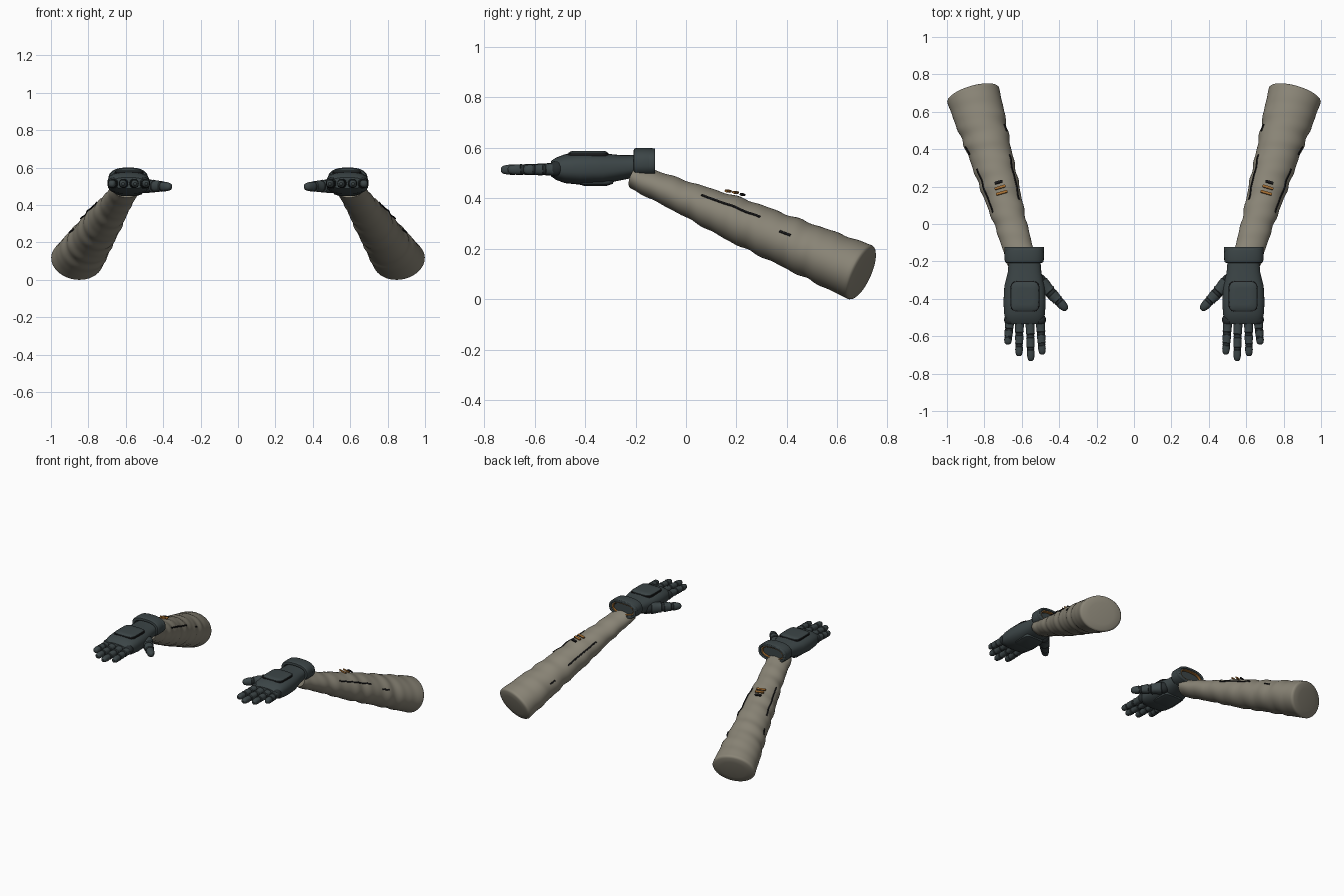
import bpy, bmesh
from math import sin, cos, pi, radians
from mathutils import Vector

cube = bpy.data.objects.get("Cube")
if cube:
    bpy.data.objects.remove(cube)


def material(name, r, g, b):
    m = bpy.data.materials.new(name)
    m.use_nodes = True
    m.diffuse_color = (r, g, b, 1)
    bsdf = m.node_tree.nodes["Principled BSDF"]
    bsdf.inputs["Base Color"].default_value = (r, g, b, 1)
    bsdf.inputs["Roughness"].default_value = 0.7
    return m


CLOTH = material("taupe cloth", 0.25, 0.23, 0.18)
GLOVE = material("slate glove", 0.045, 0.06, 0.063)
JOINT = material("dark joint", 0.02, 0.026, 0.028)
SEAM = material("black seam", 0.01, 0.01, 0.011)
ORANGE = material("orange trim", 0.36, 0.15, 0.03)

X, Y, Z = Vector((1, 0, 0)), Vector((0, 1, 0)), Vector((0, 0, 1))


def finish(name, bm, mat, angle=40):
    """Turn a left-side bmesh into an object mirrored to the right side."""
    bmesh.ops.recalc_face_normals(bm, faces=bm.faces)
    mesh = bpy.data.meshes.new(name)
    bm.to_mesh(mesh)
    bm.free()
    ob = bpy.data.objects.new(name, mesh)
    bpy.context.collection.objects.link(ob)
    mesh.materials.append(mat)
    bpy.ops.object.select_all(action="DESELECT")
    ob.select_set(True)
    bpy.context.view_layer.objects.active = ob
    bpy.ops.object.shade_smooth_by_angle(angle=radians(angle))
    ob.modifiers.new("Mirror", "MIRROR").use_mirror_merge = False
    return ob


def ring(c, u, w, ru, rw, n=32, power=2.0):
    """Superellipse of points around a centre."""
    pts = []
    for i in range(n):
        a = 2 * pi * i / n
        ca, sa = cos(a), sin(a)
        x = abs(ca) ** (2 / power) * (1 if ca > 0 else -1)
        y = abs(sa) ** (2 / power) * (1 if sa > 0 else -1)
        pts.append(c + u * ru * x + w * rw * y)
    return pts


def loft(bm, rings, closed=False):
    rows = [[bm.verts.new(p) for p in r] for r in rings]
    n = len(rows[0])
    pairs = list(zip(rows, rows[1:]))
    if closed:
        pairs.append((rows[-1], rows[0]))
    else:
        bm.faces.new(rows[0])
        bm.faces.new(rows[-1])
    for a, b in pairs:
        for i in range(n):
            bm.faces.new((a[i], a[(i + 1) % n], b[(i + 1) % n], b[i]))


def blend(stations, t):
    """Linear lookup in a table of (t, values...)."""
    for a, b in zip(stations, stations[1:]):
        if t <= b[0]:
            f = (t - a[0]) / (b[0] - a[0])
            return [p + (q - p) * f for p, q in zip(a[1:], b[1:])]
    return stations[-1][1:]


# Sleeve: tapered forearm with soft folds
WRIST, ELBOW = Vector((0.6, -0.2, 0.485)), Vector((0.86, 0.69, 0.107))
AXIS = (ELBOW - WRIST).normalized()
SIDE = AXIS.cross(Z).normalized()
UP = SIDE.cross(AXIS)
SLEEVE = [(0, 0.078, 0.05), (0.22, 0.084, 0.066), (0.45, 0.103, 0.089),
          (0.67, 0.117, 0.099), (0.9, 0.138, 0.111), (1, 0.144, 0.116)]


def sleeve_point(t, a, lift=0.0):
    ru, rw = blend(SLEEVE, t)
    fold = 1 + 0.022 * sin(46 * t + 1.3 * sin(a)) + 0.016 * sin(71 * t + 2 * a)
    fold = 1 + (fold - 1) * min(1, (1 - t) * 6)
    return (WRIST.lerp(ELBOW, t) + SIDE * cos(a) * (ru * fold + lift)
            + UP * sin(a) * (rw * fold + lift))


bm = bmesh.new()
N = 48
rings = [[sleeve_point(k / 80, 2 * pi * i / N) for i in range(N)] for k in range(81)]
for push, shrink in ((0.006, 0.97), (0.011, 0.9), (0.015, 0.6), (0.017, 0.2)):
    rings.append(ring(ELBOW + AXIS * push, SIDE, UP, 0.144 * shrink, 0.116 * shrink, N))
loft(bm, rings)
finish("sleeves", bm, CLOTH, 60)

# Seams: narrow strips following the sleeve
bm = bmesh.new()
for start, end, deg in ((0.3, 0.56, 36), (0.66, 0.71, 22),
                        (0.33, 0.59, 148), (0.73, 0.77, 158)):
    a = radians(deg)
    path = [sleeve_point(start + (end - start) * k / 16, a, 0.002) for k in range(17)]
    out = SIDE * cos(a) + UP * sin(a)
    loft(bm, [ring(p, out, out.cross(AXIS), 0.004, 0.005, 8) for p in path])
finish("sleeve_seams", bm, SEAM)

# Vent bars: three short plates hovering on top of the forearm
for name, t, half, mat in (("vent_bar_dark", 0.435, 0.022, SEAM),
                           ("vent_bar_upper", 0.405, 0.03, ORANGE),
                           ("vent_bar_lower", 0.375, 0.032, ORANGE)):
    bm = bmesh.new()
    mid = sleeve_point(t, radians(90), 0.012)
    loft(bm, [ring(mid + UP * h, SIDE, AXIS, half, 0.007, 16, 6) for h in (-0.004, 0.004)])
    finish(name, bm, mat)

# Cuff: thick rounded band on the wrist, with a trim ring inside
CUFF = Vector((0.587, -0.167, 0.54))


def band(name, mat, y0, y1, rx, rz, thick):
    tube = bmesh.new()
    mid, half = (y0 + y1) / 2, (y1 - y0) / 2
    profile = ring(Vector((0, mid, 0)), X, Y, thick, half, 16, 4)
    loft(tube, [ring(Vector((CUFF.x, p.y, CUFF.z)), X, Z, rx + p.x, rz + p.x, 40, 2.5)
                for p in profile], closed=True)
    finish(name, tube, mat)


band("cuffs", GLOVE, -0.208, -0.126, 0.092, 0.047, 0.013)
band("cuff_ridges", GLOVE, -0.15, -0.122, 0.098, 0.05, 0.008)
band("cuff_trims", ORANGE, -0.15, -0.128, 0.082, 0.038, 0.005)

# Hand body
HAND = [(-0.535, 0.085, 0.03), (-0.515, 0.102, 0.044), (-0.48, 0.109, 0.057),
        (-0.42, 0.113, 0.063), (-0.33, 0.108, 0.061), (-0.26, 0.09, 0.05),
        (-0.2, 0.085, 0.044), (-0.14, 0.078, 0.036)]
bm = bmesh.new()
loft(bm, [ring(Vector((0.585, y, 0.517 + max(0, y + 0.3) * 0.1)), X, Z, ru, rw, 40, 2.6)
          for y, ru, rw in HAND])
finish("hands", bm, GLOVE, 50)


# Pads: raised plate on the back of the hand and a soft pad on the palm
def pad(name, mat, levels, y):
    plate = bmesh.new()
    loft(plate, [ring(Vector((0.583, y, z)), X, Y, rx, ry, 40, 5) for z, rx, ry in levels])
    finish(name, plate, mat)


pad("back_pad_grooves", SEAM, [(0.55, 0.079, 0.083), (0.577, 0.078, 0.082)], -0.387)
pad("back_pads", GLOVE, [(0.55, 0.075, 0.079), (0.58, 0.074, 0.078),
                         (0.586, 0.066, 0.07), (0.588, 0.04, 0.045)], -0.387)
pad("palm_pads", GLOVE, [(0.49, 0.08, 0.08), (0.457, 0.07, 0.07), (0.449, 0.045, 0.045)], -0.36)

# Fingers: bulged segments with ball joints between them
segments, joints = bmesh.new(), bmesh.new()


def ball(p, r):
    made = bmesh.ops.create_uvsphere(joints, u_segments=16, v_segments=10, radius=r)
    bmesh.ops.translate(joints, verts=made["verts"], vec=p)


def finger(base, tip, r0, r1, splits):
    d = (tip - base).normalized()
    side = d.cross(Z).normalized()
    up = side.cross(d)
    for k, (a, b) in enumerate(zip(splits, splits[1:])):
        last = k == len(splits) - 2
        p, q = base.lerp(tip, a), base.lerp(tip, b)
        ra, rb = r0 + (r1 - r0) * a, r0 + (r1 - r0) * b
        shape = [(0.03, 0.6), (0.14, 1), (0.4, 1.02), (0.65, 0.95),
                 (0.85, 0.8 if last else 1.04), (0.97, 0.4 if last else 0.65)]
        loft(segments, [ring(p.lerp(q, f), side, up, s * (ra + (rb - ra) * f),
                             s * (ra + (rb - ra) * f), 16, 2.4) for f, s in shape])
        ball(p, ra * 0.95)


for x, tip_x, tip_y in ((0.502, 0.49, -0.7), (0.556, 0.551, -0.735),
                        (0.612, 0.615, -0.708), (0.663, 0.676, -0.645)):
    finger(Vector((x, -0.51, 0.515)), Vector((tip_x, tip_y, 0.513)),
           0.025, 0.019, (0, 0.4, 0.7, 1))
    ball(Vector((x, -0.512, 0.517)), 0.032)
finger(Vector((0.505, -0.305, 0.502)), Vector((0.358, -0.46, 0.497)),
       0.04, 0.021, (0, 0.42, 0.7, 1))
finish("finger_segments", segments, GLOVE)
finish("finger_joints", joints, JOINT)
